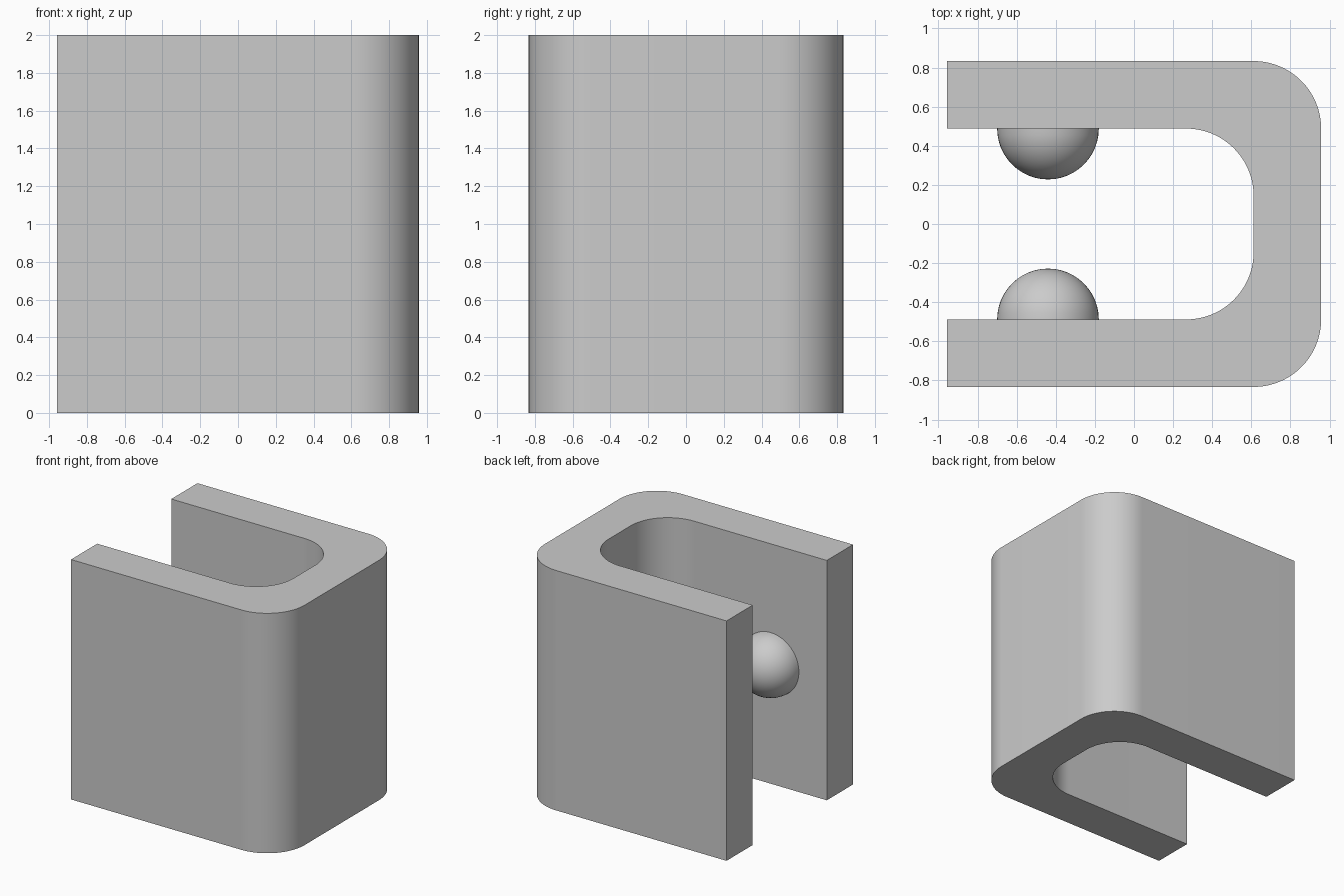
import bpy, bmesh, math
from mathutils import Matrix

if "Cube" in bpy.data.objects:
    bpy.data.objects.remove(bpy.data.objects["Cube"])

X, Y, H = 0.957, 0.833, 2.0      # half width, half depth, height
T, R = 0.345, 0.345              # wall thickness, corner radius
BALL_X, BALL_R = -0.44, 0.26
SEG = 24

grey = bpy.data.materials.new("light_grey")
grey.diffuse_color = (0.6, 0.6, 0.6, 1)
grey.use_nodes = True
grey.node_tree.nodes["Principled BSDF"].inputs["Base Color"].default_value = grey.diffuse_color


def finish(name, bm):
    bmesh.ops.recalc_face_normals(bm, faces=bm.faces[:])
    mesh = bpy.data.meshes.new(name)
    bm.to_mesh(mesh)
    bm.free()
    mesh.materials.append(grey)
    ob = bpy.data.objects.new(name, mesh)
    bpy.context.collection.objects.link(ob)
    bpy.ops.object.select_all(action='DESELECT')
    ob.select_set(True)
    bpy.context.view_layer.objects.active = ob
    bpy.ops.object.shade_smooth_by_angle(angle=math.radians(30))
    return ob


def u_line(x, y):
    """Rounded U path, open towards -x, from front to back."""
    pts = [(-X, -y)]
    for side, start in ((-1, -90), (1, 0)):
        for i in range(SEG + 1):
            a = math.radians(start + 90 * i / SEG)
            pts.append((x - R + R * math.cos(a), side * (y - R) + R * math.sin(a)))
    return pts + [(-X, y)]


# U-shaped clip body, extruded upwards
bm = bmesh.new()
outer = [bm.verts.new((x, y, 0)) for x, y in u_line(X, Y)]
inner = [bm.verts.new((x, y, 0)) for x, y in u_line(X - T, Y - T)]
base = bm.faces.new(outer + inner[::-1])
top = bmesh.ops.extrude_face_region(bm, geom=[base], use_keep_orig=True)["geom"]
bmesh.ops.translate(bm, vec=(0, 0, H), verts=[v for v in top if isinstance(v, bmesh.types.BMVert)])
finish("clip_body", bm)

# Half-ball grips on the two inner walls
for name, side in (("front_grip", -1), ("back_grip", 1)):
    bm = bmesh.new()
    bmesh.ops.create_uvsphere(bm, u_segments=48, v_segments=24, radius=BALL_R,
                              matrix=Matrix.Rotation(math.pi / 2, 4, 'X'))
    bmesh.ops.bisect_plane(bm, geom=bm.verts[:] + bm.edges[:] + bm.faces[:], dist=1e-4,
                           plane_co=(0, 0, 0), plane_no=(0, side, 0), clear_outer=True)
    grip = finish(name, bm)
    grip.location = (BALL_X, side * (Y - T), H / 2)
